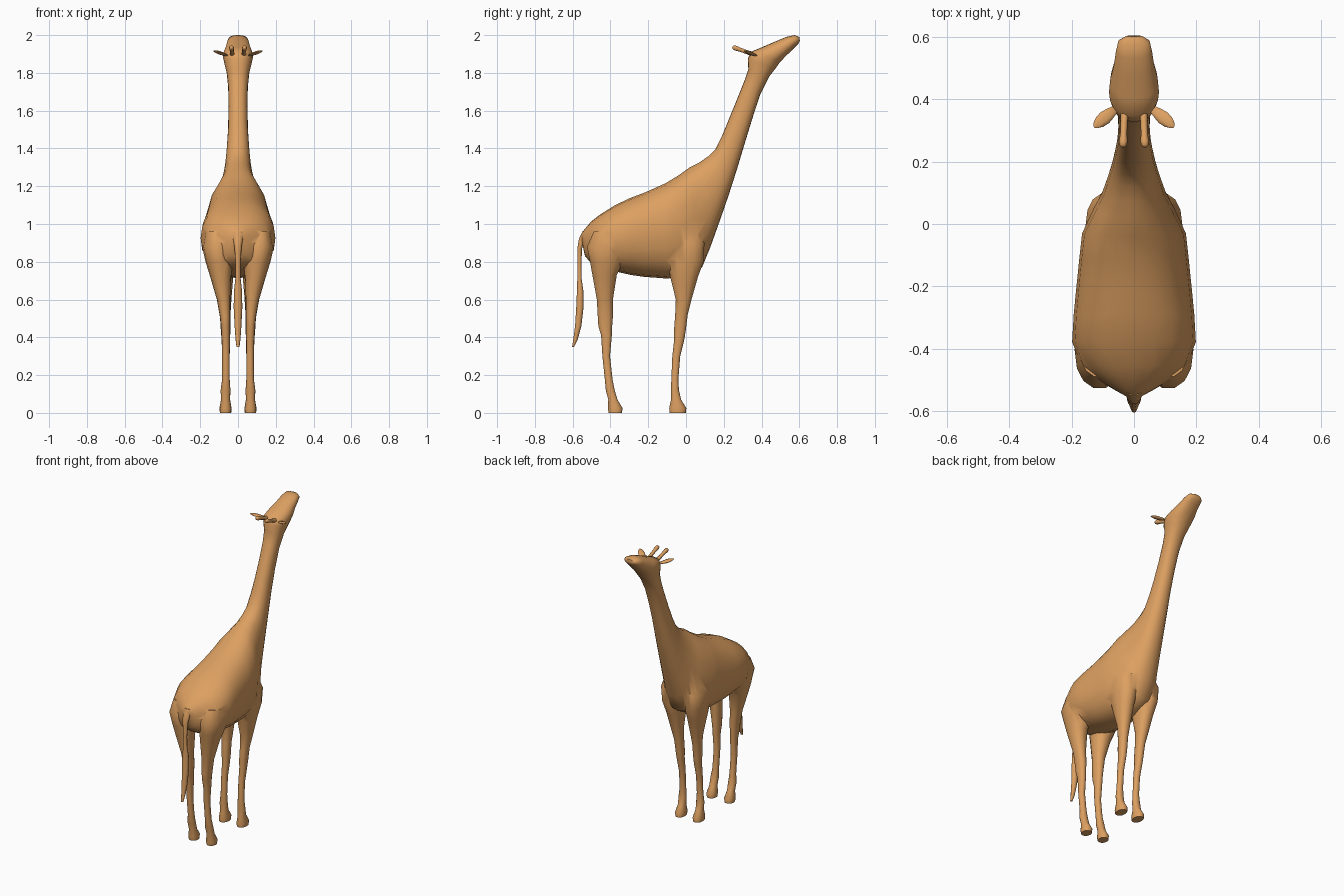
import bpy, bmesh, math
from mathutils import Vector

tan = bpy.data.materials.new("tan_hide")
tan.diffuse_color = (0.72, 0.35, 0.12, 1)


def loft(name, rings, sides=16, power=2.2):
    """Skin a closed tube over (centre, half axis u, half axis v) sections."""
    bm = bmesh.new()
    loops = []
    for c, u, v in rings:
        loop = []
        for i in range(sides):
            a = 2 * math.pi * i / sides
            ca, sa = math.cos(a), math.sin(a)
            p = math.copysign(abs(ca) ** (2 / power), ca)
            q = math.copysign(abs(sa) ** (2 / power), sa)
            loop.append(bm.verts.new(Vector(c) + Vector(u) * p + Vector(v) * q))
        loops.append(loop)
    for a, b in zip(loops, loops[1:]):
        for i in range(sides):
            j = (i + 1) % sides
            bm.faces.new((a[i], a[j], b[j], b[i]))
    bm.faces.new(loops[0])
    bm.faces.new(loops[-1])
    bmesh.ops.recalc_face_normals(bm, faces=bm.faces)
    mesh = bpy.data.meshes.new(name)
    bm.to_mesh(mesh)
    bm.free()
    mesh.materials.append(tan)
    ob = bpy.data.objects.new(name, mesh)
    bpy.context.collection.objects.link(ob)
    return ob


def spine_ring(ty, tz, by, bz, w):
    """Upright section from its top and bottom points and half width."""
    return ((0, (ty + by) / 2, (tz + bz) / 2), (w, 0, 0),
            (0, (ty - by) / 2, (tz - bz) / 2))


def level_ring(z, y0, y1, x0, x1, side=1):
    """Horizontal section from its y and x limits."""
    return ((side * (x0 + x1) / 2, (y0 + y1) / 2, z),
            ((x1 - x0) / 2, 0, 0), (0, (y1 - y0) / 2, 0))


def activate(ob):
    bpy.ops.object.select_all(action='DESELECT')
    ob.select_set(True)
    bpy.context.view_layer.objects.active = ob


# Torso, neck and head: top y, z, bottom y, z, half width
spine = [
    (-.557, .945, -.55, .90, .02), (-.535, .975, -.535, .83, .055),
    (-.50, 1.015, -.50, .79, .115), (-.455, 1.05, -.455, .765, .168),
    (-.375, 1.10, -.38, .75, .198), (-.29, 1.14, -.29, .73, .193),
    (-.217, 1.167, -.22, .72, .186), (-.11, 1.215, -.11, .712, .175),
    (-.04, 1.257, -.02, .715, .166), (.02, 1.30, .085, .77, .128),
    (.07, 1.325, .13, .88, .102), (.12, 1.36, .18, 1.02, .084),
    (.155, 1.395, .225, 1.15, .071), (.19, 1.465, .27, 1.29, .061),
    (.225, 1.55, .315, 1.44, .053), (.27, 1.66, .355, 1.57, .05),
    (.31, 1.76, .395, 1.69, .052), (.33, 1.82, .44, 1.78, .06),
    (.327, 1.875, .475, 1.825, .072), (.345, 1.912, .50, 1.86, .08),
    (.40, 1.935, .525, 1.885, .076), (.47, 1.965, .55, 1.91, .064),
    (.53, 1.99, .575, 1.935, .058), (.575, 2.0, .595, 1.955, .05),
    (.60, 1.99, .603, 1.97, .026)]
body = loft("body", [spine_ring(*r) for r in spine], 20, 2.25)

# Legs: z, y limits, x limits
hind = [
    (.96, -.49, -.29, .05, .175), (.88, -.527, -.28, .03, .19),
    (.80, -.51, -.33, .03, .172), (.73, -.497, -.365, .035, .15),
    (.60, -.473, -.386, .04, .112), (.51, -.468, -.386, .04, .096),
    (.46, -.465, -.39, .042, .091), (.41, -.45, -.392, .043, .087),
    (.30, -.443, -.402, .044, .084), (.175, -.43, -.388, .044, .084),
    (.12, -.425, -.377, .04, .092), (.07, -.412, -.362, .042, .09),
    (.025, -.415, -.335, .034, .098), (0, -.41, -.338, .036, .096)]
fore = [
    (1.0, -.10, .06, .04, .125), (.90, -.11, .10, .02, .155),
    (.80, -.10, .095, .018, .148), (.72, -.085, .065, .025, .132),
    (.60, -.055, .03, .035, .11), (.52, -.058, .01, .04, .096),
    (.44, -.064, 0, .04, .091), (.39, -.063, -.008, .042, .087),
    (.30, -.073, -.03, .044, .084), (.18, -.078, -.04, .044, .084),
    (.12, -.08, -.037, .04, .092), (.07, -.08, -.025, .042, .09),
    (.025, -.09, .003, .034, .098), (0, -.087, 0, .036, .096)]

# Tail: z, y limits, x limits
tail_rings = [
    (.96, -.55, -.51, -.03, .03), (.92, -.568, -.53, -.026, .026),
    (.87, -.576, -.55, -.018, .018), (.78, -.576, -.553, -.013, .013),
    (.71, -.576, -.552, -.014, .014), (.65, -.578, -.543, -.021, .021),
    (.56, -.582, -.541, -.023, .023), (.46, -.588, -.553, -.018, .018),
    (.39, -.597, -.572, -.013, .013), (.35, -.603, -.592, -.008, .008)]

parts = []
for side, label in ((1, "right"), (-1, "left")):
    parts.append(loft("hind_leg_" + label, [level_ring(*r, side) for r in hind], 14))
    parts.append(loft("front_leg_" + label, [level_ring(*r, side) for r in fore], 14))
    # Leaf shaped ear swept out and back
    ear = []
    for t, w in ((0, .012), (.25, .018), (.5, .022), (.75, .019), (.93, .011), (1, .004)):
        c = (side * (.06 + .067 * t), .368 - .056 * t, 1.893 + .024 * t)
        ear.append((c, (side * w * .62, w * .78, 0), (0, -.003, .4 * w)))
    parts.append(loft("ear_" + label, ear, 10, 2))
    # Knobbed horn leaning backwards
    horn = []
    for t, r in ((0, .013), (.35, .011), (.65, .011), (.85, .014), (.96, .011), (1, .005)):
        c = (side * (.03 + .005 * t), .365 - .119 * t, 1.895 + .042 * t)
        horn.append((c, (r, 0, 0), (0, .35 * r, .93 * r)))
    parts.append(loft("horn_" + label, horn, 10, 2))
parts.append(loft("tail", [level_ring(*r) for r in tail_rings], 10, 2))

# Weld the legs into the torso so one skin remains
activate(body)
for leg in [p for p in parts if "leg" in p.name]:
    mod = body.modifiers.new("union", 'BOOLEAN')
    mod.operation = 'UNION'
    mod.solver = 'EXACT'
    mod.object = leg
    bpy.ops.object.modifier_apply(modifier=mod.name)
    parts.remove(leg)
    bpy.data.objects.remove(leg)

for ob in [body] + parts:
    activate(ob)
    bpy.ops.object.shade_smooth_by_angle(angle=math.radians(50))
